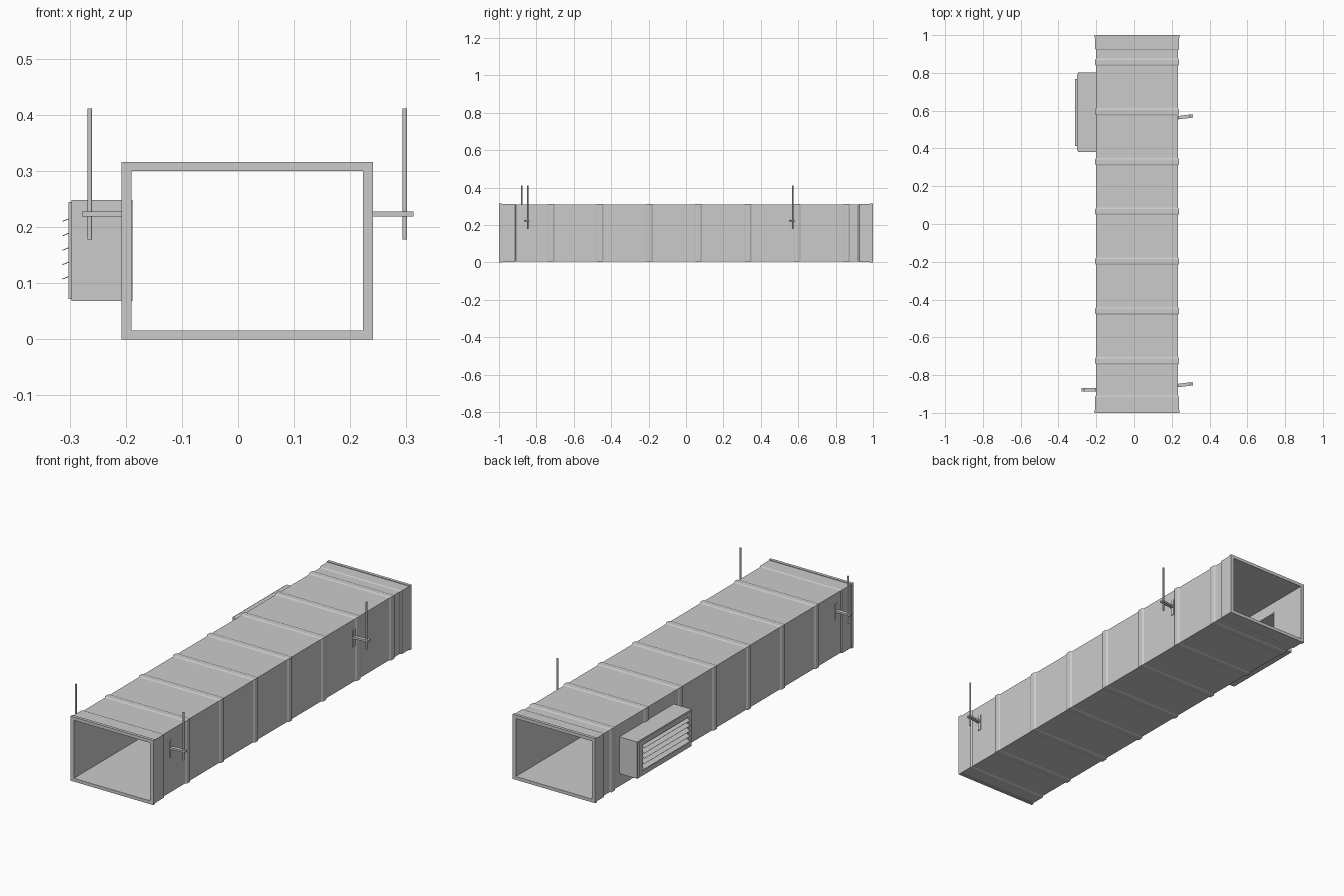
import bpy, bmesh, math
from mathutils import Matrix

if "Cube" in bpy.data.objects:
    bpy.data.objects.remove(bpy.data.objects["Cube"])

CX, CZ = 0.0165, 0.158          # centre of the duct section


def finish(name, bm):
    bmesh.ops.recalc_face_normals(bm, faces=bm.faces)
    me = bpy.data.meshes.new(name)
    bm.to_mesh(me)
    bm.free()
    ob = bpy.data.objects.new(name, me)
    bpy.context.collection.objects.link(ob)
    return ob


def add_box(bm, x0, x1, y0, y1, z0, z1):
    m = Matrix.Translation(((x0 + x1) / 2, (y0 + y1) / 2, (z0 + z1) / 2)) \
        @ Matrix.Diagonal((x1 - x0, y1 - y0, z1 - z0, 1))
    return bmesh.ops.create_cube(bm, size=1, matrix=m)["verts"]


def sweep_rings(name, rings):
    """Closed loop of rectangular rings, each a list of four corners."""
    bm = bmesh.new()
    vs = [[bm.verts.new(c) for c in r] for r in rings]
    for i, a in enumerate(vs):
        b = vs[(i + 1) % len(vs)]
        for k in range(4):
            j = (k + 1) % 4
            bm.faces.new((a[k], a[j], b[j], b[k]))
    return finish(name, bm)


def duct_ring(y, hx, hz):
    return [(CX + sx * hx, y, CZ + sz * hz)
            for sx, sz in ((-1, -1), (1, -1), (1, 1), (-1, 1))]


def grille_ring(x, y0, y1, z0, z1):
    return [(x, y0, z0), (x, y1, z0), (x, y1, z1), (x, y0, z1)]


# Duct: end flanges, collars and raised seams, with a smooth inner wall
FLANGE, BODY, RIB, INNER = (0.2245, 0.158), (0.217, 0.152), (0.222, 0.155), (0.206, 0.142)
profile = [(-1, *FLANGE), (-0.985, *FLANGE), (-0.985, *RIB), (-0.915, *RIB), (-0.908, *BODY)]
for i in range(7):
    y = -0.724 + 0.2635 * i
    profile += [(y - 0.02, *BODY), (y - 0.012, *RIB), (y + 0.012, *RIB), (y + 0.02, *BODY)]
profile += [(0.92, *BODY), (0.927, *RIB), (0.985, *RIB), (0.985, *FLANGE), (1, *FLANGE),
            (1, *INNER), (-1, *INNER)]
duct = sweep_rings("duct", [duct_ring(*p) for p in profile])

# Opening in the left wall behind the grille
bm = bmesh.new()
add_box(bm, -0.26, -0.15, 0.385, 0.797, 0.073, 0.243)
cutter = finish("opening_cutter", bm)
cutter.hide_render = True
cutter.hide_viewport = True
cutter.display_type = 'WIRE'
mod = duct.modifiers.new("opening", 'BOOLEAN')
mod.object = cutter
mod.operation = 'DIFFERENCE'
mod.solver = 'EXACT'

# Grille neck and face frame
OUT, IN = (0.38, 0.802, 0.068, 0.248), (0.386, 0.796, 0.074, 0.242)
sweep_rings("grille_neck", [grille_ring(-0.297, *OUT), grille_ring(-0.188, *OUT),
                            grille_ring(-0.188, *IN), grille_ring(-0.297, *IN)])
OUT, IN = (0.39, 0.792, 0.072, 0.245), (0.415, 0.767, 0.095, 0.222)
sweep_rings("grille_frame", [grille_ring(-0.302, *OUT), grille_ring(-0.295, *OUT),
                             grille_ring(-0.295, *IN), grille_ring(-0.302, *IN)])

# Tilted louvre blades
bm = bmesh.new()
for i in range(5):
    m = Matrix.Translation((-0.3, 0.591, 0.1125 + 0.0257 * i)) \
        @ Matrix.Rotation(math.radians(-22), 4, 'Y') @ Matrix.Diagonal((0.028, 0.354, 0.0015, 1))
    bmesh.ops.create_cube(bm, size=1, matrix=m)
finish("louvre_blades", bm)


# Hangers: wall plate, bracket arm, threaded rod and nuts
def hanger(name, wall_x, side, y, tilt):
    bm = bmesh.new()
    add_box(bm, -0.008, 0.003, -0.009, 0.009, 0.18, 0.26)
    add_box(bm, -0.006, 0.078, -0.009, 0.009, 0.219, 0.228)
    for z0, depth, r, n in ((0.2945, 0.233, 0.004, 12),):
        bmesh.ops.create_cone(bm, cap_ends=True, segments=n, radius1=r, radius2=r, depth=depth,
                              matrix=Matrix.Translation((0.064, 0, z0)))
    bmesh.ops.transform(bm, verts=bm.verts, matrix=Matrix.Translation((wall_x, y, 0))
                        @ Matrix.Diagonal((side, 1, 1, 1)) @ Matrix.Rotation(tilt, 4, 'Z'))
    finish(name, bm)


hanger("hanger_right_front", 0.234, 1, -0.855, math.radians(7))
hanger("hanger_right_back", 0.234, 1, 0.563, math.radians(7))
hanger("hanger_left_front", -0.2, -1, -0.877, 0)
